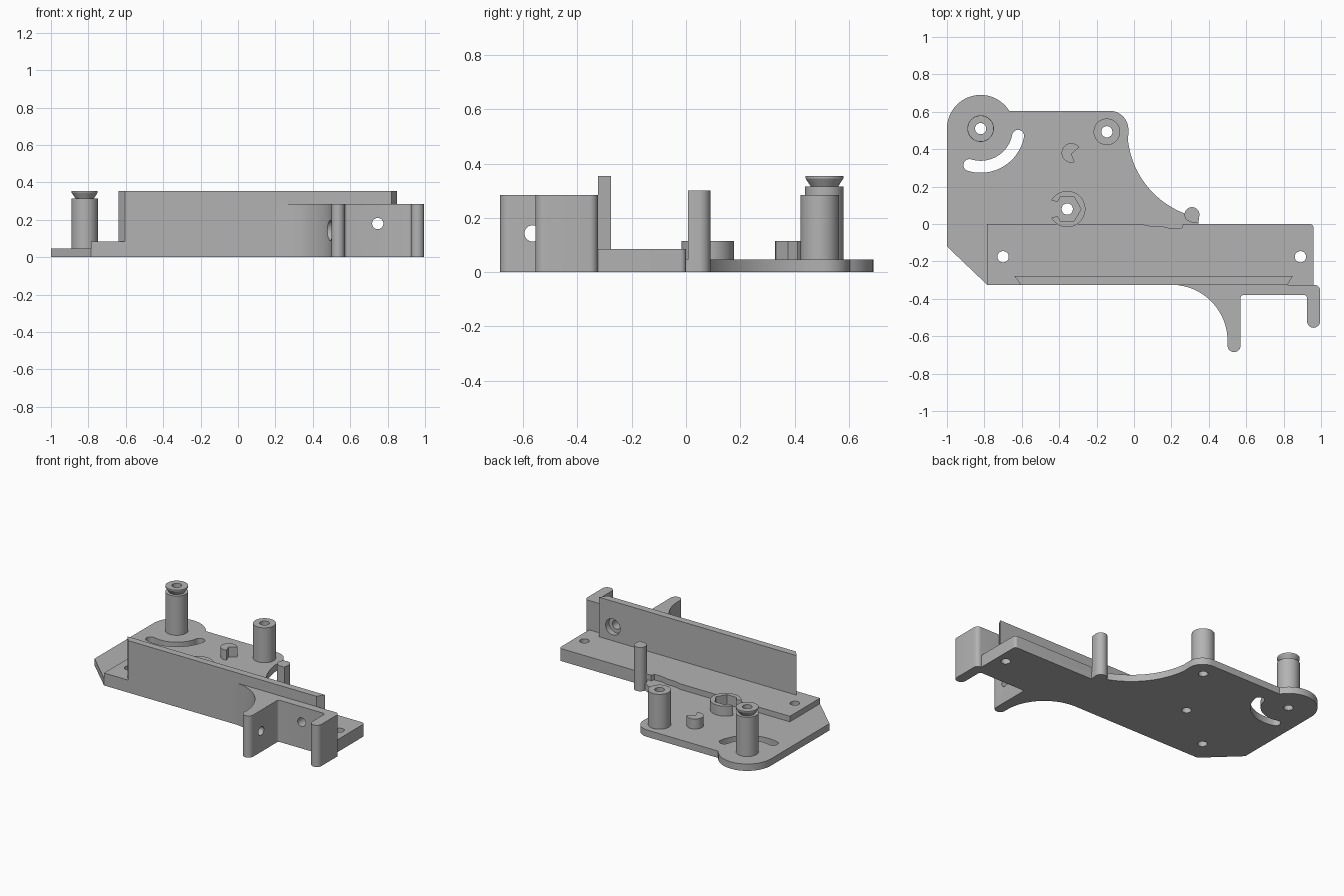
import bpy, bmesh
from math import sin, cos, pi, radians
from mathutils import Matrix, Vector

cube = bpy.data.objects.get("Cube")
if cube:
    bpy.data.objects.remove(cube, do_unlink=True)

grey = bpy.data.materials.new("plain grey")
grey.use_nodes = True
colour = (0.45, 0.45, 0.45, 1)
grey.diffuse_color = colour
grey.node_tree.nodes["Principled BSDF"].inputs["Base Color"].default_value = colour


def arc(cx, cy, r, a0, a1, n=16):
    angles = [radians(a0 + (a1 - a0) * i / n) for i in range(n + 1)]
    return [(cx + r * cos(a), cy + r * sin(a)) for a in angles]


def make(name, bm):
    bmesh.ops.recalc_face_normals(bm, faces=bm.faces)
    mesh = bpy.data.meshes.new(name)
    bm.to_mesh(mesh)
    bm.free()
    mesh.materials.append(grey)
    ob = bpy.data.objects.new(name, mesh)
    bpy.context.collection.objects.link(ob)
    return ob


def prism(name, outline, z0, z1):
    bm = bmesh.new()
    face = bm.faces.new([bm.verts.new((x, y, z0)) for x, y in outline])
    top = bmesh.ops.extrude_face_region(bm, geom=[face], use_keep_orig=True)["geom"]
    verts = [v for v in top if isinstance(v, bmesh.types.BMVert)]
    bmesh.ops.translate(bm, verts=verts, vec=(0, 0, z1 - z0))
    return make(name, bm)


def rod(start, end, r):
    """Round cutter between two points."""
    a, b = Vector(start), Vector(end)
    turn = (b - a).to_track_quat("Z", "Y").to_matrix().to_4x4()
    bm = bmesh.new()
    bmesh.ops.create_cone(bm, cap_ends=True, segments=32, radius1=r, radius2=r,
                          depth=(b - a).length,
                          matrix=Matrix.Translation((a + b) / 2) @ turn)
    return make("hole_cutter", bm)


def drill(x, y, r=0.03):
    return rod((x, y, -0.1), (x, y, 0.5), r)


def lathe(name, x, y, profile, n=48):
    """Revolve a closed (radius, height) profile."""
    bm = bmesh.new()
    rings = [[bm.verts.new((x + r * cos(2 * pi * i / n), y + r * sin(2 * pi * i / n), z))
              for r, z in profile] for i in range(n)]
    for i in range(n):
        a, b = rings[i], rings[(i + 1) % n]
        for j in range(len(profile)):
            k = (j + 1) % len(profile)
            bm.faces.new((a[j], b[j], b[k], a[k]))
    return make(name, bm)


def cut(ob, *cutters):
    for c in cutters:
        mod = ob.modifiers.new("cut", "BOOLEAN")
        mod.operation, mod.solver, mod.object = "DIFFERENCE", "EXACT", c
    graph = bpy.context.evaluated_depsgraph_get()
    ob_mesh = bpy.data.meshes.new_from_object(ob.evaluated_get(graph))
    ob.modifiers.clear()
    ob.data = ob_mesh
    for c in cutters:
        bpy.data.objects.remove(c, do_unlink=True)


PLATE, RAIL = 0.047, 0.085
PIVOT, POST, NUT = (-0.82, 0.51), (-0.145, 0.493), (-0.357, 0.08)

# Base plate with curved slot and screw holes
plate = prism("base_plate",
              [(-0.785, 0), (-0.785, -0.325), (-1, -0.12)]
              + arc(*PIVOT, 0.18, 180, 32, 32)
              + arc(-0.13, 0.505, 0.1, 90, 0)
              + arc(0.44, 0.5, 0.475, 187, 253, 32)
              + [(0.345, 0.03), (0.345, 0)], 0, PLATE)
px, py = PIVOT
ends = [(px + 0.204 * cos(radians(a)), py + 0.204 * sin(radians(a))) for a in (-107, -11)]
slot = prism("slot_cutter",
             arc(px, py, 0.236, -107, -11, 32) + arc(*ends[1], 0.032, -11, 169)[1:-1]
             + arc(px, py, 0.172, -11, -107, 32) + arc(*ends[0], 0.032, 73, 253)[1:-1],
             -0.1, 0.1)
cut(plate, slot, drill(*PIVOT), drill(*POST), drill(*NUT))

# Long rail with end holes and a shallow edge recess
rail = prism("rail", [(-0.785, 0), (-0.785, -0.325), (0.96, -0.325)]
             + arc(0.94, -0.02, 0.02, 0, 90, 6), 0, RAIL)
recess = prism("recess_cutter", [(0.04, 0.02), (0.04, 0), (0.09, -0.012), (0.15, -0.012),
                                 (0.2, -0.025), (0.255, -0.022), (0.27, 0.02)], PLATE, 0.2)
cut(rail, recess, drill(-0.7, -0.175), drill(0.89, -0.175))

# Upright wall with mitred ends
wall = prism("upright_wall", [(-0.605, -0.325), (0.82, -0.325), (0.85, -0.277), (-0.64, -0.277)],
             RAIL, 0.355)
cut(wall, rod((0.747, -0.5, 0.18), (0.747, -0.2, 0.18), 0.03),
    rod((0.747, -0.315, 0.18), (0.747, -0.2, 0.18), 0.055))

# Front bracket: swept arm, bridge and short end leg
bracket = prism("front_bracket",
                arc(0.2, -0.625, 0.3, 90, 0, 32)
                + arc(0.535, -0.65, 0.035, 180, 360)
                + arc(0.585, -0.395, 0.015, 180, 90, 5)
                + arc(0.91, -0.395, 0.015, 90, 0, 5)
                + arc(0.96, -0.52, 0.035, 180, 360)
                + arc(0.965, -0.355, 0.03, 0, 90, 6), 0, 0.285)
cut(bracket, rod((0.747, -0.5, 0.18), (0.747, -0.2, 0.18), 0.03),
    rod((0.3, -0.565, 0.143), (0.7, -0.565, 0.143), 0.03),
    rod((0.3, -0.565, 0.143), (0.52, -0.565, 0.143), 0.055))

# Hollow posts
grooved = lathe("grooved_post", *PIVOT, [(0.03, PLATE), (0.071, PLATE), (0.071, 0.315),
                                         (0.05, 0.315), (0.07, 0.346), (0.07, 0.355),
                                         (0.03, 0.355)])
plain = lathe("plain_post", *POST, [(0.03, PLATE), (0.071, PLATE), (0.071, 0.285),
                                    (0.03, 0.285)])

# Nut holder: hexagonal pocket open on one side
holder = prism("nut_holder", arc(*NUT, 0.097, 0, 352.5, 47), PLATE, 0.115)
nx, ny = NUT
gap = prism("gap_cutter", [(nx, ny - 0.025), (nx, ny + 0.025),
                           (nx - 0.12, ny + 0.055), (nx - 0.12, ny - 0.055)], 0, 0.2)
cut(holder, prism("hex_cutter", arc(*NUT, 0.074, 0, 300, 5), 0, 0.2), gap)

# Notched stop nub
nub = prism("stop_nub", arc(-0.335, 0.38, 0.052, 35, 290, 24) + [(-0.335, 0.375)], PLATE, 0.115)

# Spring pin beside the rail
pin = prism("spring_pin", arc(0.31, 0.05, 0.04, 0, 235, 24) + [(0.31, 0.008), (0.345, 0.008)],
            0, 0.3)

for ob in (plate, rail, wall, bracket, grooved, plain, holder, nub, pin):
    bpy.ops.object.select_all(action="DESELECT")
    ob.select_set(True)
    bpy.context.view_layer.objects.active = ob
    bpy.ops.object.shade_smooth_by_angle(angle=radians(30))
